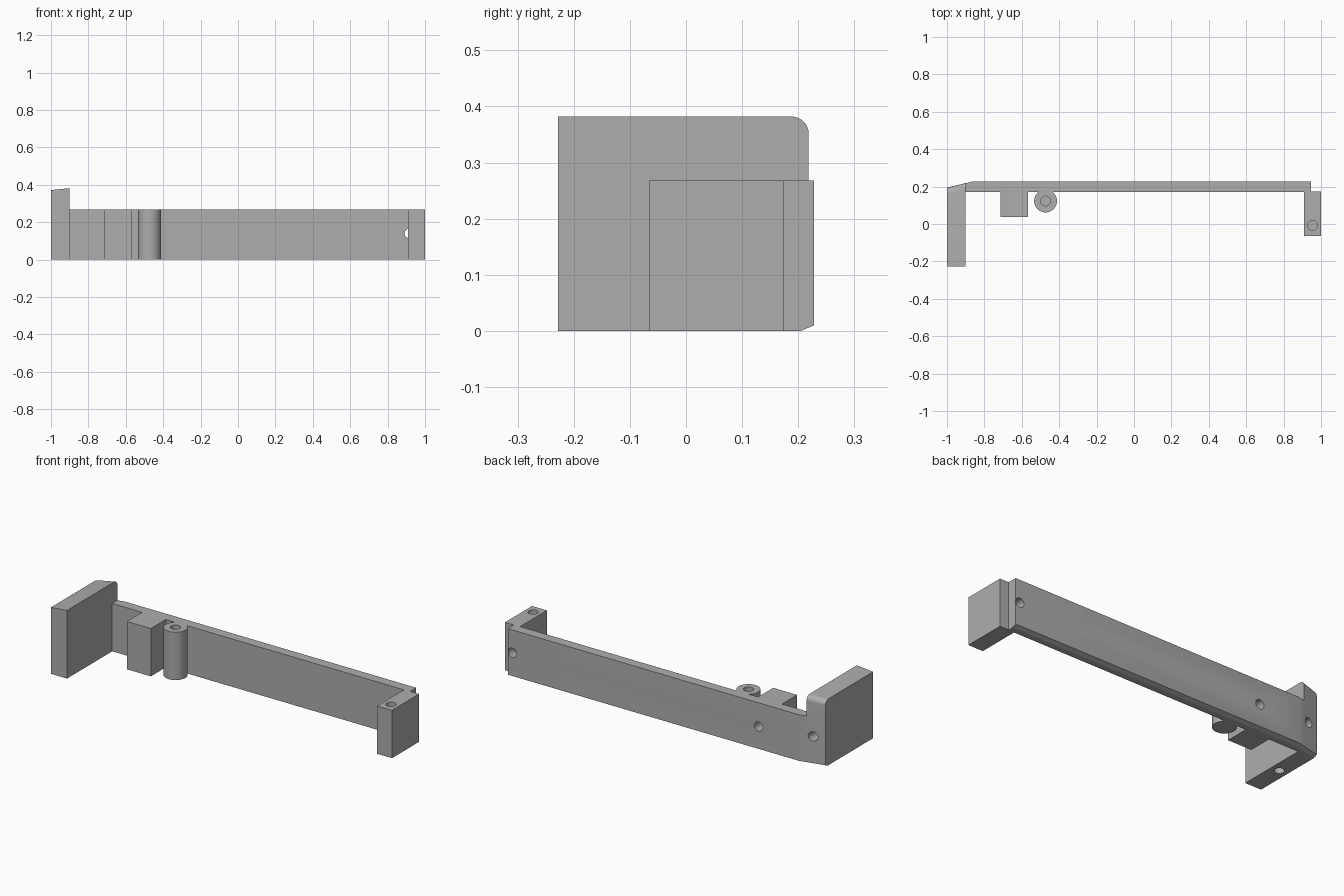
import bpy, bmesh
from mathutils import Vector, Matrix

cube = bpy.data.objects.get("Cube")
if cube:
    bpy.data.objects.remove(cube, do_unlink=True)

grey = bpy.data.materials.new("mid_grey")
grey.use_nodes = True
colour = (0.42, 0.42, 0.42, 1)
grey.diffuse_color = colour
grey.node_tree.nodes["Principled BSDF"].inputs["Base Color"].default_value = colour

HEIGHT = 0.268      # common height of the bar and small fittings
FRONT, BACK = 0.172, 0.228   # bar faces
HOLE = 0.026        # screw hole radius
BEND = -0.86        # where the back face starts to taper
TAPER = Vector((-0.23, 0.973, 0))


def finish(name, bm):
    bmesh.ops.recalc_face_normals(bm, faces=bm.faces)
    mesh = bpy.data.meshes.new(name)
    bm.to_mesh(mesh)
    bm.free()
    obj = bpy.data.objects.new(name, mesh)
    bpy.context.collection.objects.link(obj)
    mesh.materials.append(grey)
    return obj


def prism(outline, height):
    bm = bmesh.new()
    base = bm.faces.new([bm.verts.new((x, y, 0)) for x, y in outline])
    top = bmesh.ops.extrude_face_region(bm, geom=[base])["geom"]
    bmesh.ops.translate(bm, vec=(0, 0, height),
                        verts=[g for g in top if isinstance(g, bmesh.types.BMVert)])
    bmesh.ops.recalc_face_normals(bm, faces=bm.faces)
    return bm


def box(x0, x1, y0, y1, height):
    return prism([(x0, y0), (x1, y0), (x1, y1), (x0, y1)], height)


def cylinder(radius, depth, matrix):
    bm = bmesh.new()
    bmesh.ops.create_cone(bm, cap_ends=True, segments=40, radius1=radius,
                          radius2=radius, depth=depth, matrix=matrix)
    return bm


def chamfer_bottom(bm):
    # shallow cut along the lower back edge, straight and tapered runs
    for outward in (Vector((0, 1, 0)), TAPER):
        normal = outward * 0.01 - Vector((0, 0, 0.023))
        cut = bmesh.ops.bisect_plane(
            bm, geom=bm.verts[:] + bm.edges[:] + bm.faces[:],
            plane_co=(BEND, BACK, 0.01), plane_no=normal.normalized(), clear_outer=True)
        edges = [g for g in cut["geom_cut"] if isinstance(g, bmesh.types.BMEdge)]
        if edges:
            bmesh.ops.holes_fill(bm, edges=edges)


def drill(obj, centre, axis, depth):
    # the hole runs half its cutter length either side of the centre
    turn = Vector((0, 0, 1)).rotation_difference(Vector(axis)).to_matrix().to_4x4()
    cutter = finish("hole_cutter", cylinder(HOLE, depth * 2, Matrix.Translation(centre) @ turn))
    cutter.hide_render = True
    cutter.hide_set(True)
    mod = obj.modifiers.new("hole", 'BOOLEAN')
    mod.operation = 'DIFFERENCE'
    mod.solver = 'EXACT'
    mod.object = cutter
    bpy.context.view_layer.objects.active = obj
    bpy.ops.object.modifier_apply(modifier=mod.name)
    bpy.data.objects.remove(cutter, do_unlink=True)


# Long back bar with tapered end
bm = prism([(-0.9, FRONT), (0.945, FRONT), (0.945, BACK), (BEND, BACK), (-0.9, 0.2185)], HEIGHT)
chamfer_bottom(bm)
bar = finish("back_bar", bm)
drill(bar, (0.917, BACK, 0.14), (0, 1, 0), 0.1)
drill(bar, (-0.61, BACK, 0.135), (0, 1, 0), 0.1)

# Tall end block: sloping top, rounded upper back edge
bm = prism([(-1, -BACK), (-0.9, -BACK), (-0.9, 0.2185), (-1, 0.195)], 0.382)
for v in bm.verts:
    if v.co.z > 0.3 and v.co.x < -0.95:
        v.co.z = 0.372
edge = [e for e in bm.edges if all(v.co.z > 0.3 and v.co.y > 0.1 for v in e.verts)]
bmesh.ops.bevel(bm, geom=edge, offset=0.03, segments=8, profile=0.5, affect='EDGES')
chamfer_bottom(bm)
block = finish("end_block", bm)
drill(block, (-0.935, 0.21, 0.16), (0, 1, 0), 0.15)
drill(block, (-0.95, -0.03, 0), (0, 0, 1), 0.15)

# Square lug, drilled from behind
lug = finish("square_lug", box(-0.715, -0.567, 0.038, FRONT, HEIGHT))
drill(lug, (-0.61, FRONT, 0.135), (0, 1, 0), 0.08)

# Round screw post
post = finish("round_post", cylinder(0.061, HEIGHT, Matrix.Translation((-0.473, 0.123, HEIGHT / 2))))
drill(post, (-0.473, 0.123, HEIGHT), (0, 0, 1), 0.15)

# Tab at the far end
tab = finish("end_tab", box(0.908, 1, -0.065, 0.175, HEIGHT))
drill(tab, (0.954, -0.008, HEIGHT), (0, 0, 1), 0.15)

# Smooth round surfaces while keeping hard edges
bpy.ops.object.select_all(action='DESELECT')
for obj in (bar, block, lug, post, tab):
    obj.select_set(True)
bpy.context.view_layer.objects.active = bar
bpy.ops.object.shade_smooth_by_angle(angle=0.4)
